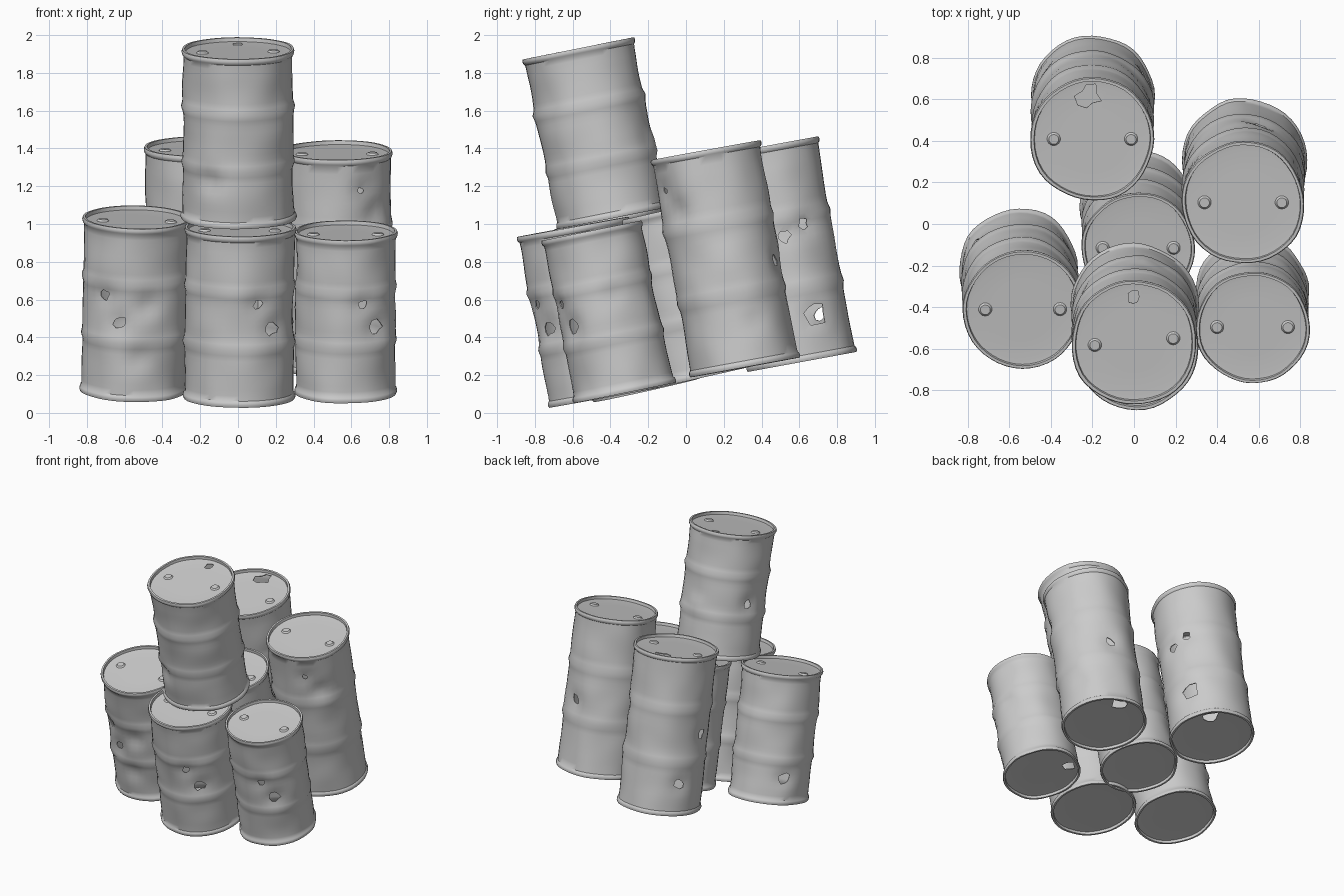
import bpy, bmesh, math, random
from mathutils import Vector, Matrix, noise

cube = bpy.data.objects.get("Cube")
if cube:
    bpy.data.objects.remove(cube)

steel = bpy.data.materials.new("worn grey steel")
steel.use_nodes = True
GREY = (0.6, 0.6, 0.6, 1)
steel.diffuse_color = GREY
steel.node_tree.nodes["Principled BSDF"].inputs["Base Color"].default_value = GREY

SIDES = 44
UP = Vector((0, 0, 1))
rng = random.Random(4)


def add_object(name, bm):
    mesh = bpy.data.meshes.new(name)
    bmesh.ops.recalc_face_normals(bm, faces=bm.faces)
    bm.to_mesh(mesh)
    bm.free()
    obj = bpy.data.objects.new(name, mesh)
    bpy.context.collection.objects.link(obj)
    return obj


def profile(radius, length):
    """Half outline: recessed base, rim, ribbed wall, rim, recessed lid."""
    rim = [(0.5, 0.022), (0.85, 0.022), (0.93, 0.02), (0.94, 0), (0.985, 0),
           (1.0, 0.012), (0.99, 0.026), (0.965, 0.034)]
    pts = [(f * radius, z) for f, z in rim]
    rows = 30
    for i in range(2, rows - 1):
        t = i / rows
        rib = sum(math.exp(-((t - c) / 0.022) ** 2) for c in (0.34, 0.66))
        pts.append((radius * (0.96 + 0.035 * rib), t * length))
    return pts + [(f * radius, length - z) for f, z in reversed(rim)]


def barrel_shell(radius, length, dents, seed):
    """Spun drum with pushed-in dents and gentle waviness."""
    bm = bmesh.new()
    pts = profile(radius, length)
    rings = []
    for r, z in pts:
        ring = []
        for k in range(SIDES):
            a = math.tau * k / SIDES
            wave = noise.noise(Vector((math.cos(a) * 1.6, math.sin(a) * 1.6, z * 5 + seed * 9)))
            push = 0.012 * wave
            for deg, frac, depth in dents:
                da = math.remainder(a - math.radians(deg), math.tau) * radius
                dz = z - frac * length
                push -= depth * math.exp(-(da * da + dz * dz) / 0.004)
            rr = r + push * (r / radius) ** 3
            ring.append(bm.verts.new((rr * math.cos(a), rr * math.sin(a), z)))
        rings.append(ring)
    for low, high in zip(rings, rings[1:]):
        for k in range(SIDES):
            n = (k + 1) % SIDES
            bm.faces.new((low[k], low[n], high[n], high[k]))
    bm.faces.new(rings[0][::-1])
    bm.faces.new(rings[-1])
    return bm


def rust_hole(centre, outward, size):
    """Ragged prism used to punch one hole through the sheet."""
    bm = bmesh.new()
    frame = outward.to_track_quat('Z', 'Y').to_matrix().to_4x4()
    frame.translation = centre
    loops = [[], []]
    for k in range(9):
        a = math.tau * k / 9
        s = size * rng.uniform(0.6, 1.15)
        for loop, z in zip(loops, (-0.045, 0.045)):
            loop.append(bm.verts.new(frame @ Vector((s * math.cos(a), s * math.sin(a), z))))
    for k in range(9):
        n = (k + 1) % 9
        bm.faces.new((loops[0][k], loops[0][n], loops[1][n], loops[1][k]))
    bm.faces.new(loops[0][::-1])
    bm.faces.new(loops[1])
    return bm


def barrel(name, top, base, radius, holes=(), dents=(), ends=(), bung=0, seed=0):
    top, base = Vector(top), Vector(base)
    axis = top - base
    length = axis.length
    place = Matrix.Translation(base) @ UP.rotation_difference(axis).to_matrix().to_4x4()
    shell_dents = [(a, f, 0.02) for a, f, s in holes] + list(dents)
    obj = add_object(name, barrel_shell(radius, length, shell_dents, seed))
    sheet = obj.modifiers.new("sheet", 'SOLIDIFY')
    sheet.thickness = 0.006
    sheet.offset = -1

    # Holes through the wall, then through the lid or base
    cuts = []
    for deg, frac, size in holes:
        out = Matrix.Rotation(math.radians(deg), 3, 'Z') @ Vector((1, 0, 0))
        cuts.append(rust_hole(out * (radius * 0.95 - 0.02) + UP * frac * length, out, size))
    for deg, level, size in ends:
        out = Matrix.Rotation(math.radians(deg), 3, 'Z') @ Vector((radius * 0.7, 0, 0))
        cuts.append(rust_hole(out + UP * (level * length), UP, size))
    cutters = []
    for bm in cuts:
        cutter = add_object("hole_cutter", bm)
        cutter.hide_render = True
        cutters.append(cutter)
        mod = obj.modifiers.new("hole", 'BOOLEAN')
        mod.operation = 'DIFFERENCE'
        mod.solver = 'EXACT'
        mod.object = cutter
    bpy.context.view_layer.objects.active = obj
    for mod in list(obj.modifiers):
        bpy.ops.object.modifier_apply(modifier=mod.name)
    for cutter in cutters:
        bpy.data.objects.remove(cutter)

    # Two filler caps on the lid
    caps = bmesh.new()
    for side in (0, 180):
        out = Matrix.Rotation(math.radians(bung + side), 3, 'Z') @ Vector((radius * 0.62, 0, 0))
        spot = Matrix.Translation(out + UP * (length - 0.019))
        bmesh.ops.create_cone(caps, cap_ends=True, segments=14, radius1=0.036,
                              radius2=0.024, depth=0.014, matrix=spot)
    cap_obj = add_object(name + "_filler_caps", caps)

    for part in (obj, cap_obj):
        part.matrix_world = place
        part.data.materials.clear()
        part.data.materials.append(steel)
        bpy.ops.object.select_all(action='DESELECT')
        part.select_set(True)
        bpy.context.view_layer.objects.active = part
        bpy.ops.object.shade_smooth_by_angle(angle=math.radians(40))


front_holes = [(-51, 0.45, 0.042), (-69, 0.6, 0.028)]

barrel("stacked_barrel", (0, -0.57, 1.93), (0, -0.39, 1.03), 0.305,
       holes=[(160, 0.45, 0.035)], dents=[(-120, 0.27, 0.025), (80, 0.4, -0.02)],
       ends=[(90, 1, 0.035)], bung=5, seed=1)
barrel("front_barrel", (0.01, -0.6, 0.985), (0.005, -0.435, 0.08), 0.3,
       holes=front_holes, seed=2)
barrel("front_left_barrel", (0.57, -0.5, 0.965), (0.57, -0.325, 0.105), 0.275,
       holes=front_holes, dents=[(10, 0.6, 0.015)], ends=[(130, 0, 0.05)], seed=3)
barrel("front_right_barrel", (-0.535, -0.415, 1.035), (-0.555, -0.21, 0.12), 0.29,
       holes=[(-108, 0.45, 0.038), (-127, 0.6, 0.03), (145, 0.2, 0.042)],
       dents=[(-75, 0.55, 0.025), (-85, 0.25, 0.02)], seed=4)
barrel("middle_barrel", (0.02, -0.12, 1.07), (0.02, 0.08, 0.185), 0.275, seed=5)
barrel("back_left_barrel", (0.525, 0.1, 1.39), (0.53, 0.31, 0.24), 0.3,
       holes=[(72, 0.45, 0.038), (-63, 0.85, 0.022)],
       dents=[(-45, 0.75, 0.025), (20, 0.2, 0.015)], ends=[(80, 0, 0.06)], seed=6)
barrel("back_right_barrel", (-0.2, 0.405, 1.41), (-0.2, 0.615, 0.27), 0.3,
       holes=[(22, 0.2, 0.068), (5, 0.58, 0.04), (30, 0.62, 0.03),
              (150, 0.2, 0.038), (185, 0.5, 0.035)],
       ends=[(95, 1, 0.06), (50, 0, 0.06)], seed=7)
